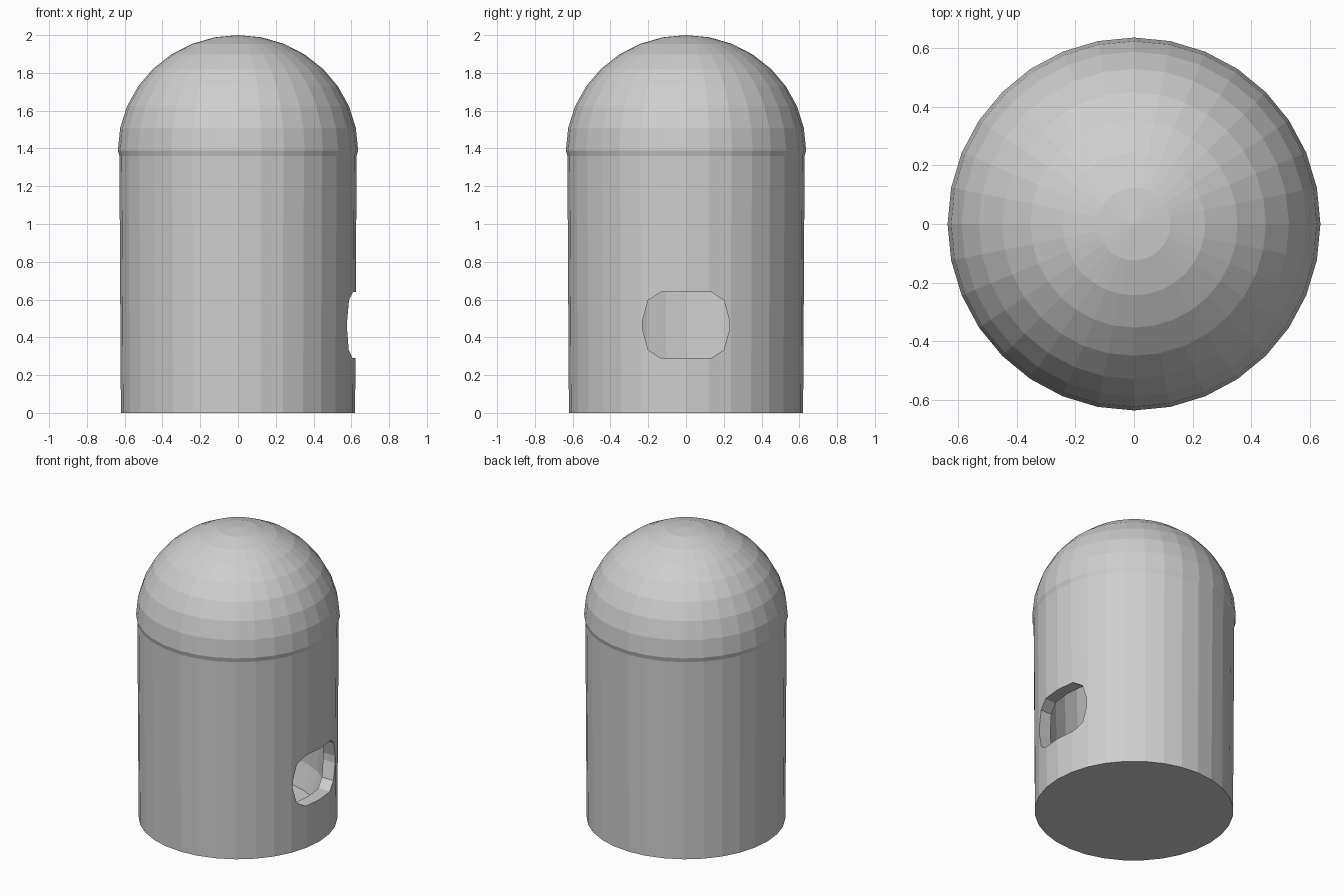
import bpy, bmesh
from math import sin, cos, pi, radians
from mathutils import Matrix, Vector

if "Cube" in bpy.data.objects:
    bpy.data.objects.remove(bpy.data.objects["Cube"], do_unlink=True)

SIDES = 32

# Single light grey material
grey = bpy.data.materials.new("light_grey")
grey.use_nodes = True
colour = (0.62, 0.62, 0.62, 1)
grey.diffuse_color = colour
grey.node_tree.nodes["Principled BSDF"].inputs["Base Color"].default_value = colour


def make_object(name, bm):
    bmesh.ops.recalc_face_normals(bm, faces=bm.faces)
    mesh = bpy.data.meshes.new(name)
    bm.to_mesh(mesh)
    bm.free()
    mesh.materials.append(grey)
    obj = bpy.data.objects.new(name, mesh)
    bpy.context.collection.objects.link(obj)
    return obj


def dome(radius, height, base):
    """Quarter-ellipse profile from the rim up to the apex."""
    steps = SIDES // 4
    return [(radius * cos(pi / 2 * i / steps), base + height * sin(pi / 2 * i / steps))
            for i in range(steps)] + [(0, base + height)]


def lathe(name, profile):
    """Revolve a profile that starts and ends on the axis."""
    bm = bmesh.new()
    bottom = bm.verts.new((0, 0, profile[0][1]))
    top = bm.verts.new((0, 0, profile[-1][1]))
    rings = [[bm.verts.new((r * cos(2 * pi * i / SIDES), r * sin(2 * pi * i / SIDES), z))
              for i in range(SIDES)] for r, z in profile[1:-1]]
    for i in range(SIDES):
        j = (i + 1) % SIDES
        bm.faces.new((bottom, rings[0][j], rings[0][i]))
        bm.faces.new((top, rings[-1][i], rings[-1][j]))
        for low, high in zip(rings, rings[1:]):
            bm.faces.new((low[i], low[j], high[j], high[i]))
    return make_object(name, bm)


def hole_cutter(name, centre, azimuth, elevation, width, start, end):
    """Rounded rectangular prism pointing outward along local x."""
    corner = [(1, 0.14), (0.87, 0.75), (0.58, 1)]
    outline = (corner + [(-u, v) for u, v in reversed(corner)]
               + [(-u, -v) for u, v in corner]
               + [(u, -v) for u, v in reversed(corner)])
    bm = bmesh.new()
    back = bm.faces.new([bm.verts.new((start, u * width, v * 0.175)) for u, v in outline])
    moved = bmesh.ops.extrude_face_region(bm, geom=[back], use_keep_orig=True)["geom"]
    bmesh.ops.translate(bm, vec=(end - start, 0, 0),
                        verts=[g for g in moved if isinstance(g, bmesh.types.BMVert)])
    bm.transform(Matrix.Translation(Vector(centre))
                 @ Matrix.Rotation(radians(azimuth), 4, "Z")
                 @ Matrix.Rotation(radians(-elevation), 4, "Y"))
    return make_object(name, bm)


# Domed outer shell with a slight lip under the dome
shell = lathe("domed_shell", [(0, 0), (0.62, 0), (0.628, 1.36)] + dome(0.636, 0.61, 1.39))

# Hollow inside, followed by the side and dome openings
cutters = [
    lathe("inner_cavity", [(0, 0.06), (0.49, 0.06), (0.535, 0.22)] + dome(0.56, 0.54, 1.39)),
    hole_cutter("side_opening", (0.6, 0, 0.465), 0, 0, 0.23, -0.25, 0.3),
    hole_cutter("dome_opening", (-0.067, 0.49, 1.73), 98, 39, 0.21, -0.22, 0.3),
]

bpy.context.view_layer.objects.active = shell
for cutter in cutters:
    cutter.hide_render = True
    cut = shell.modifiers.new(cutter.name, "BOOLEAN")
    cut.operation = "DIFFERENCE"
    cut.solver = "EXACT"
    cut.object = cutter
    bpy.ops.object.modifier_apply(modifier=cut.name)
    bpy.data.objects.remove(cutter, do_unlink=True)
